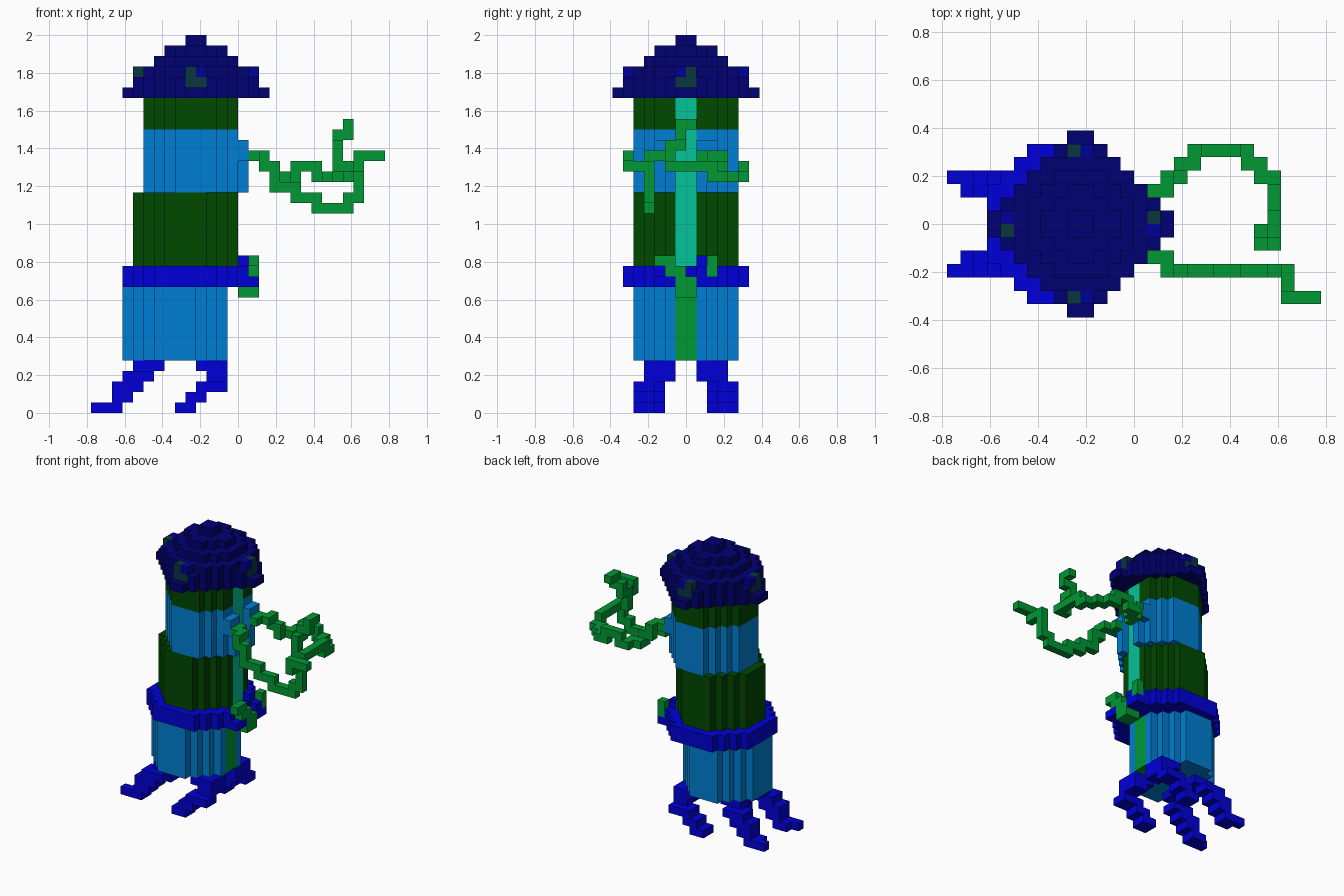
import bpy, bmesh
from mathutils import Vector

if "Cube" in bpy.data.objects:
    bpy.data.objects.remove(bpy.data.objects["Cube"], do_unlink=True)

U = 1 / 18                      # block size
ORIGIN = Vector((-14, -7, 0))   # block (0, 0, 0) corner, in blocks


def material(name, rgb):
    lin = [((c / 255 + 0.055) / 1.055) ** 2.4 if c > 10 else c / 255 / 12.92 for c in rgb]
    m = bpy.data.materials.new(name)
    m.use_nodes = True
    m.diffuse_color = (*lin, 1)
    m.node_tree.nodes["Principled BSDF"].inputs["Base Color"].default_value = (*lin, 1)
    return m


SKY = material("sky blue", (0, 127, 211))
FOREST = material("forest green", (0, 72, 0))
BLUE = material("royal blue", (0, 0, 216))
NAVY = material("navy", (0, 0, 114))
GREEN = material("leaf green", (0, 152, 52))
TEAL = material("teal", (5, 195, 152))
PATCH = material("dark teal", (8, 54, 60))
INDIGO = material("indigo", (0, 0, 152))

# Each block face: outward normal and its corner offsets
SIDES = []
for axis in range(3):
    u, v = [a for a in range(3) if a != axis]
    for s in (0, 1):
        corners = []
        for a, b in ((0, 0), (1, 0), (1, 1), (0, 1)):
            c = [0, 0, 0]
            c[axis], c[u], c[v] = s, a, b
            corners.append(tuple(c))
        n = [0, 0, 0]
        n[axis] = 2 * s - 1
        SIDES.append((tuple(n), corners))


def build(name, cells):
    """Block part from {cell: material}; only outer faces are made."""
    mats = list(dict.fromkeys(cells.values()))
    bm = bmesh.new()
    verts = {}
    for cell, mat in cells.items():
        for n, corners in SIDES:
            if tuple(a + b for a, b in zip(cell, n)) in cells:
                continue
            loop = []
            for c in corners:
                p = tuple(a + b for a, b in zip(cell, c))
                if p not in verts:
                    verts[p] = bm.verts.new((Vector(p) + ORIGIN) * U)
                loop.append(verts[p])
            f = bm.faces.new(loop)
            f.normal_update()
            if f.normal.dot(Vector(n)) < 0:
                f.normal_flip()
            f.material_index = mats.index(mat)
    me = bpy.data.meshes.new(name)
    bm.to_mesh(me)
    bm.free()
    for m in mats:
        me.materials.append(m)
    ob = bpy.data.objects.new(name, me)
    bpy.context.collection.objects.link(ob)


def disc(ci, r, k0, k1, mat, diamond=99):
    """Round stack of blocks centred on grid line ci, cut to a diamond if given."""
    cells = {}
    for i in range(ci - 7, ci + 7):
        for j in range(14):
            x, y = abs(i + 0.5 - ci), abs(j - 6.5)
            if x * x + y * y <= r * r and x + y <= diamond:
                cells.update({(i, j, k): mat for k in range(k0, k1 + 1)})
    return cells


def box(i, j, k, mat):
    return {(a, b, c): mat for a in range(i[0], i[1] + 1)
            for b in range(j[0], j[1] + 1) for c in range(k[0], k[1] + 1)}


def path(points, mat):
    """Chain of blocks through way points, moving along x, y, then z."""
    p = list(points[0])
    cells = {tuple(p): mat}
    for q in points[1:]:
        for a in range(3):
            while p[a] != q[a]:
                p[a] += 1 if q[a] > p[a] else -1
                cells[tuple(p)] = mat
    return cells


def mirror(cells):
    return {(i, 13 - j, k): m for (i, j, k), m in cells.items()}


# Body sections, each leaning a block further forward, with a front stripe
R = 4.94
build("lower_body", disc(8, R, 5, 11, SKY) | box((12, 12), (6, 7), (5, 11), GREEN))
build("middle_body", disc(9, R, 14, 20, FOREST) | box((13, 13), (6, 7), (14, 20), TEAL))
upper = disc(10, R, 21, 26, SKY) | disc(10, R, 27, 29, FOREST)
upper = {c: m for c, m in upper.items() if c[0] < 14}
build("upper_body", upper | box((13, 13), (6, 7), (21, 29), TEAL))

# Shoulder pads on the chest
pad = box((14, 14), (8, 8), (21, 25), SKY) | box((14, 14), (9, 9), (24, 25), SKY)
build("left_shoulder_pad", pad)
build("right_shoulder_pad", mirror(pad))

# Belt with its twisted knot in front
belt = disc(9, 6.1, 12, 13, BLUE) | disc(10, 5.5, 12, 13, BLUE)
belt |= box((15, 15), (4, 5), (12, 12), BLUE) | box((15, 15), (8, 9), (12, 12), BLUE)
belt |= box((15, 15), (8, 8), (13, 13), BLUE) | box((14, 14), (8, 8), (14, 14), BLUE)
belt |= path([(15, 4, 14), (15, 5, 14), (15, 5, 13), (15, 6, 13), (15, 6, 11), (15, 7, 11), (15, 7, 12)], GREEN)
belt |= box((14, 14), (6, 7), (11, 11), GREEN) | box((15, 15), (9, 9), (13, 14), GREEN)
build("belt", belt)

# Cap: pointed brim, stepped crown and a patch on each of the four sides
cap = {}
for r, k, diamond in ((7, 30, 7), (6, 31, 7), (5.55, 32, 7), (4, 33, 5), (3, 34, 3), (1, 35, 1)):
    cap |= disc(10, r, k, k, NAVY, diamond)
for j in (1, 12):
    cap |= box((9, 10), (j, j), (31, 32), PATCH)
    cap[(10, j, 32)] = INDIGO
for i, blue in ((4, 7), (15, 6)):
    cap |= box((i, i), (6, 7), (31, 32), PATCH)
    cap[(i, blue, 32)] = INDIGO
build("cap", cap)

# Arms, reaching forward
build("right_arm", path([
    (15, 5, 24), (15, 4, 24), (16, 3, 24), (16, 3, 23), (17, 3, 21), (19, 3, 21),
    (19, 3, 20), (21, 3, 20), (21, 3, 19), (24, 3, 19), (24, 3, 20), (25, 3, 20),
    (25, 3, 23), (25, 1, 23), (25, 1, 24), (27, 1, 24)], GREEN))
build("left_arm", path([
    (15, 8, 24), (15, 9, 24), (16, 10, 24), (16, 10, 23), (17, 10, 22), (17, 11, 22),
    (18, 11, 22), (18, 12, 22), (19, 12, 22), (19, 12, 23), (21, 12, 23), (21, 12, 22),
    (22, 12, 22), (22, 11, 22), (23, 11, 22), (23, 10, 22), (24, 10, 22), (24, 9, 22),
    (24, 9, 23), (24, 5, 23), (23, 5, 23), (23, 5, 25), (23, 6, 25), (23, 6, 26),
    (24, 6, 26), (24, 6, 27), (24, 7, 27)], GREEN))

# Four bent legs, each a stack of stepped slabs: x range, y range, layer
LEGS = {
    "back": [((0, 2), (10, 10), 0), ((1, 2), (9, 9), 0), ((2, 3), (9, 10), 1),
             ((2, 4), (9, 10), 2), ((3, 5), (9, 10), 3), ((4, 6), (8, 9), 4)],
    "front": [((8, 9), (10, 11), 0), ((9, 10), (10, 11), 1), ((10, 12), (10, 11), 2),
              ((11, 12), (9, 10), 3), ((10, 12), (8, 10), 4), ((11, 12), (8, 8), 3)],
}
for name, slabs in LEGS.items():
    leg = {}
    for i, j, k in slabs:
        leg |= box(i, j, (k, k), BLUE)
    build(name + "_leg_left", leg)
    build(name + "_leg_right", mirror(leg))
